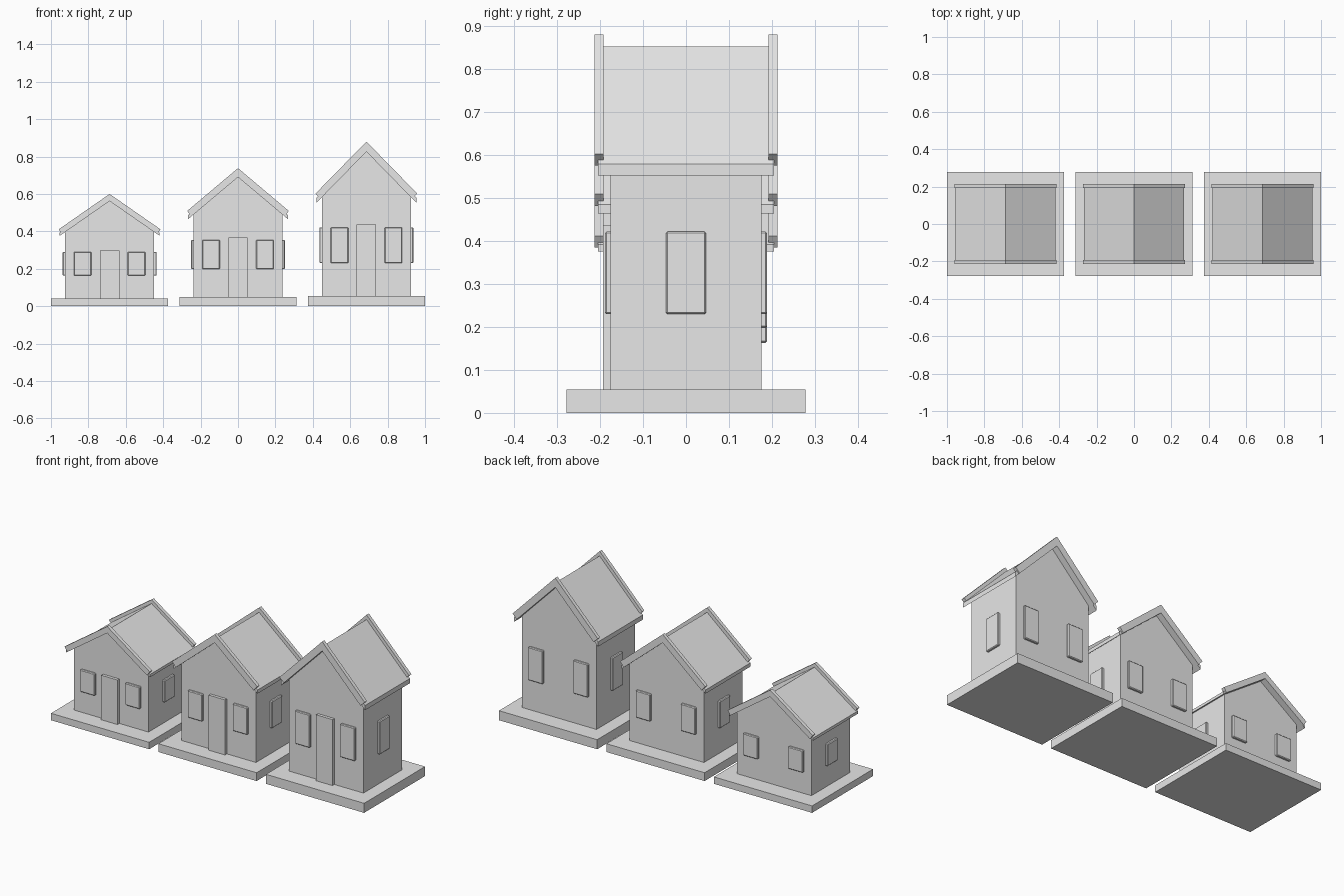
import bpy, bmesh
from mathutils import Matrix, Vector

cube = bpy.data.objects.get("Cube")
if cube:
    bpy.data.objects.remove(cube)

grey = bpy.data.materials.new("light grey")
grey.use_nodes = True
grey.diffuse_color = (0.8, 0.8, 0.8, 1)
grey.node_tree.nodes["Principled BSDF"].inputs["Base Color"].default_value = (0.8, 0.8, 0.8, 1)


def finish(name, bm, x):
    bmesh.ops.recalc_face_normals(bm, faces=bm.faces)
    mesh = bpy.data.meshes.new(name)
    bm.to_mesh(mesh)
    bm.free()
    mesh.materials.append(grey)
    obj = bpy.data.objects.new(name, mesh)
    obj.location.x = x
    bpy.context.collection.objects.link(obj)
    return obj


def box(name, x, lo, hi, chamfer=0):
    lo, hi = Vector(lo), Vector(hi)
    bm = bmesh.new()
    place = Matrix.Translation((lo + hi) / 2) @ Matrix.Diagonal((*(hi - lo), 1))
    bmesh.ops.create_cube(bm, size=1, matrix=place)
    if chamfer:
        bmesh.ops.bevel(bm, geom=bm.edges[:], offset=chamfer, segments=1, affect='EDGES')
    return finish(name, bm, x)


def prism(name, x, half_outline, y0, y1):
    """Extrude a symmetric outline, given from ridge down to the foot, along y."""
    outline = half_outline + [(-px, pz) for px, pz in reversed(half_outline) if px]
    bm = bmesh.new()
    face = bm.faces.new([bm.verts.new((px, y0, pz)) for px, pz in outline])
    moved = bmesh.ops.extrude_face_region(bm, geom=[face])["geom"]
    bmesh.ops.translate(bm, vec=(0, y1 - y0, 0),
                        verts=[v for v in moved if isinstance(v, bmesh.types.BMVert)])
    return finish(name, bm, x)


WALL_X, WALL_Y = 0.238, 0.176
EAVE_X, SLAB_X = 0.272, 0.268


def house(size, x, base, ridge, eave, slab_ridge, under, door_top, win_lo, win_hi):
    slope = (ridge - eave) / EAVE_X
    box(size + "_base", x, (-0.3135, -0.278, 0), (0.3135, 0.278, base))

    # Gabled walls
    prism(size + "_walls", x, [(0, under), (WALL_X, under - slope * WALL_X), (WALL_X, base)],
          -WALL_Y, WALL_Y)

    # Roof slab with upright eave edges
    prism(size + "_roof", x,
          [(0, slab_ridge), (SLAB_X, slab_ridge - slope * SLAB_X),
           (SLAB_X, under - slope * SLAB_X), (0, under)], -0.205, 0.205)

    # Gable boards, their ends cut square to the slope
    drop = ridge - under
    inset = drop * slope / (1 + slope * slope)
    end = EAVE_X - inset
    for side, y0, y1 in (("front", -0.213, -0.192), ("back", 0.192, 0.213)):
        prism(f"{size}_{side}_gable_board", x,
              [(0, ridge), (EAVE_X, eave), (end, under - slope * end), (0, under)], y0, y1)

    # Door and windows
    box(size + "_door", x, (-0.052, -0.193, base), (0.052, -WALL_Y, door_top))
    out, sink = 0.013, 0.006
    for name, s in (("left", 1), ("right", -1)):
        for end_name, d in (("front", -1), ("back", 1)):
            ys = sorted((d * (WALL_Y - sink), d * (WALL_Y + out)))
            box(f"{size}_{end_name}_{name}_window", x, (s * 0.144 - 0.047, ys[0], win_lo),
                (s * 0.144 + 0.047, ys[1], win_hi), 0.004)
        xs = sorted((s * (WALL_X - sink), s * (WALL_X + out)))
        box(f"{size}_{name}_side_window", x, (xs[0], -0.047, win_lo), (xs[1], 0.047, win_hi), 0.004)


house("small", -0.6865, 0.040, 0.600, 0.411, 0.578, 0.562, 0.297, 0.163, 0.291)
house("medium", 0, 0.048, 0.738, 0.509, 0.711, 0.690, 0.366, 0.198, 0.355)
house("tall", 0.6865, 0.055, 0.880, 0.602, 0.853, 0.826, 0.436, 0.230, 0.422)
